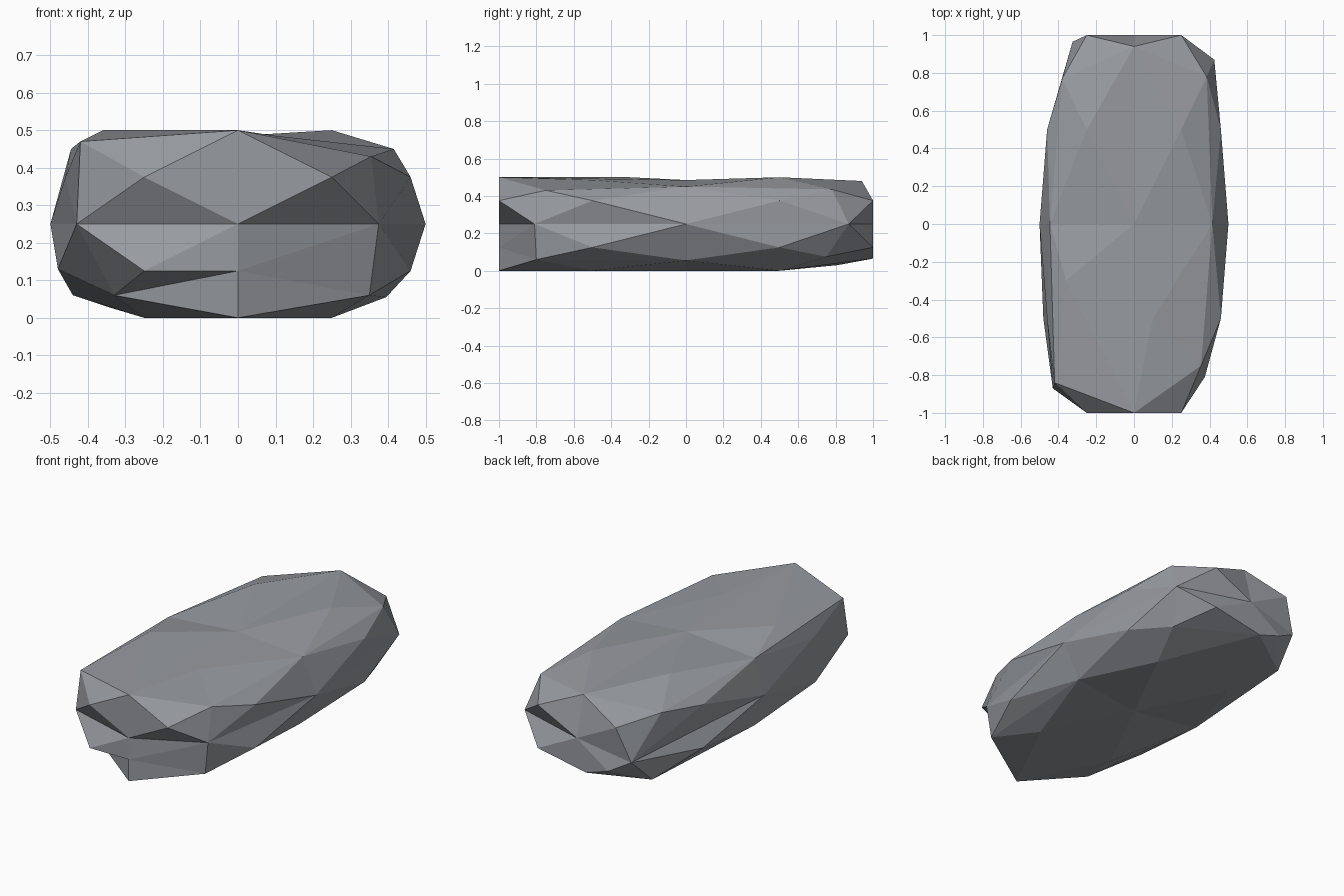
import bpy, bmesh

if "Cube" in bpy.data.objects:
    bpy.data.objects.remove(bpy.data.objects["Cube"])

# Chipped corners and edges of the slab.  Letters name the sides:
# L/R = x, F/B = y (front/back), D/T = z (down/top); lowercase = halfway
CHIPS = {
    # top corners and edge middles
    "LFT": (-.42, -.84, .47), "RFT": (.355, -.75, .43),
    "LBT": (-.38, .77, .41), "RBT": (.385, .78, .435),
    "FT": (0, -1, .5), "BT": (0, .94, .48),
    "LT": (-.445, 0, .45), "RT": (.415, 0, .45),
    # upright edge middles
    "LF": (-.43, -.87, .25), "RF": (.375, -.81, .25),
    "LB": (-.325, .965, .18), "RB": (.425, .87, .25),
    # bottom corners and edge middles
    "LFD": (-.33, -.79, .06), "RFD": (.35, -.8, .06),
    "LBD": (-.35, .81, .03), "RBD": (.35, .75, .075),
    "FD": (0, -1, 0), "BD": (-.06, 1, .065),
    "LD": (-.44, 0, .06), "RD": (.395, 0, .055),
    # uneven points inside the faces
    "T": (0, 0, .485), "lfT": (-.36, -.3, .5), "rfT": (.1, -.5, .485),
    "rFd": (0, -1, .125), "lBd": (-.2, 1, .11),
    "Lfd": (-.48, -.5, .13),
}


def key(co):
    names = ""
    for c, (lo, hi) in zip(co, ("LR", "FB", "DT")):
        if abs(c) > .01:
            n = lo if c < 0 else hi
            names += n if abs(c) > .9 else n.lower()
    return names


def place(k, co):
    if k in CHIPS:
        return CHIPS[k]
    x = co.x * .5
    if len(k) == 3 and abs(co.x) > .9:      # side facets bulge less
        x = co.x * .46
    return (x, co.y, (co.z + 1) / 4)


# Gridded box with a centre point in every quad
bm = bmesh.new()
bmesh.ops.create_cube(bm, size=2)
bmesh.ops.subdivide_edges(bm, edges=bm.edges[:], cuts=1, use_grid_fill=True)
bmesh.ops.poke(bm, faces=bm.faces[:])
pt = {key(v.co): v for v in bm.verts}
for k, v in pt.items():
    v.co = place(k, v.co.copy())


# Undercut chip at the lower front
def tri(names):
    return {pt[n] for n in names.split()}


cut = [tri("rFd F FD"), tri("lFd F FD"), tri("lFd FD LFD")]
bmesh.ops.delete(bm, geom=[f for f in bm.faces if set(f.verts) in cut],
                 context='FACES_ONLY')
for e in [e for e in bm.edges if not e.link_faces]:
    bm.edges.remove(e)
for names in ("lFd F rFd", "lFd rFd LFD", "LFD rFd FD"):
    bm.faces.new([pt[n] for n in names.split()])
bmesh.ops.recalc_face_normals(bm, faces=bm.faces[:])

# Stone object
mesh = bpy.data.meshes.new("stone_slab")
bm.to_mesh(mesh)
bm.free()
mat = bpy.data.materials.new("stone grey")
mat.diffuse_color = (.31, .325, .35, 1)
mat.use_nodes = True
mat.node_tree.nodes["Principled BSDF"].inputs["Base Color"].default_value = mat.diffuse_color
mesh.materials.append(mat)
slab = bpy.data.objects.new("stone_slab", mesh)
bpy.context.collection.objects.link(slab)
